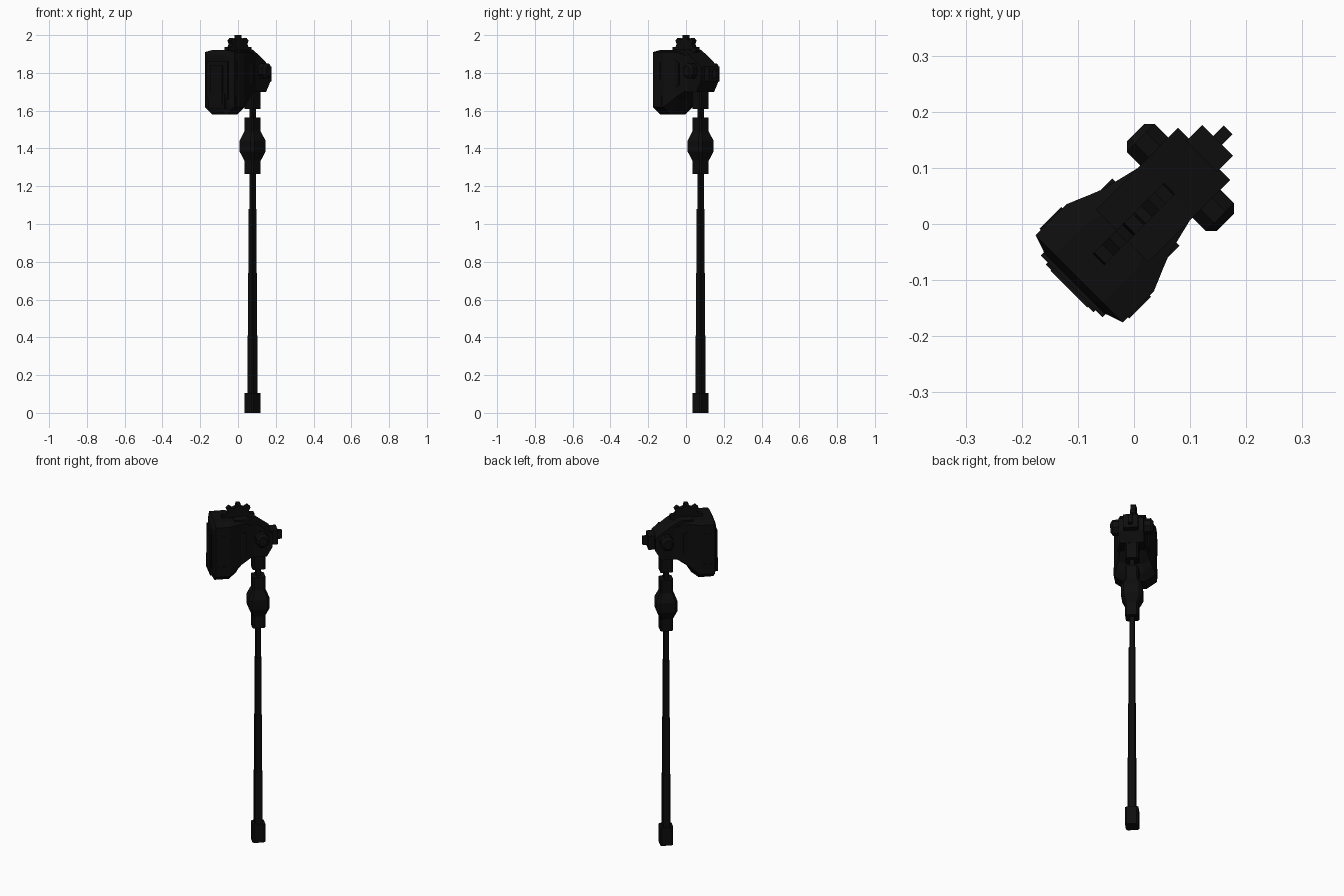
import bpy, bmesh, math

if "Cube" in bpy.data.objects:
    bpy.data.objects.remove(bpy.data.objects["Cube"])

# The whole model lies in a diagonal plane: u runs along the head, v across it
S = math.sqrt(0.5)
def world(u, v, z):
    return ((u - v) * S, (u + v) * S, z)

black = bpy.data.materials.new("matte_black")
black.diffuse_color = (0.0042, 0.0042, 0.0042, 1)
black.use_nodes = True
black.node_tree.nodes["Principled BSDF"].inputs["Base Color"].default_value = black.diffuse_color
POLE = 0.109

def loft(name, rings):
    """Skin a list of equal-length (u, v, z) rings and cap both ends."""
    bm = bmesh.new()
    rows = [[bm.verts.new(world(*p)) for p in r] for r in rings]
    n = len(rows[0])
    for a, b in zip(rows, rows[1:]):
        for i in range(n):
            j = (i + 1) % n
            bm.faces.new((a[i], a[j], b[j], b[i]))
    bm.faces.new(rows[0])
    bm.faces.new(rows[-1])
    bmesh.ops.recalc_face_normals(bm, faces=bm.faces)
    me = bpy.data.meshes.new(name)
    bm.to_mesh(me)
    bm.free()
    me.materials.append(black)
    ob = bpy.data.objects.new(name, me)
    bpy.context.collection.objects.link(ob)
    return ob

def side_prism(name, profile, v0, v1):
    return loft(name, [[(u, v, z) for u, z in profile] for v in (v0, v1)])

def box(name, u0, u1, v0, v1, z0, z1):
    return side_prism(name, [(u0, z0), (u1, z0), (u1, z1), (u0, z1)], v0, v1)

def shaft(name, levels):
    """Chamfered square column at the pole; levels are (z, half width)."""
    rings = []
    for z, h in levels:
        k = 0.75 * h
        rings.append([(POLE + a, b, z) for a, b in
                      ((h, -k), (h, k), (k, h), (-k, h), (-h, k), (-h, -k), (-k, -h), (k, -h))])
    return loft(name, rings)

# Telescoping pole with foot, grip, neck and collar
shaft("foot", [(0, 0.035), (0.105, 0.035)])
for i, (z0, z1, h) in enumerate([(0.1, 0.41, 0.022), (0.41, 0.74, 0.020),
                                 (0.74, 1.08, 0.0175), (1.08, 1.27, 0.014)]):
    shaft(f"pole_section_{i + 1}", [(z0, h), (z1, h)])
shaft("grip", [(1.265, 0.035), (1.335, 0.035), (1.385, 0.056), (1.44, 0.056),
               (1.49, 0.035), (1.565, 0.035)])
shaft("neck", [(1.55, 0.014), (1.63, 0.014)])
shaft("collar", [(1.61, 0.035), (1.72, 0.035)])

# Head: central body above the collar
side_prism("head_body", [(-0.03, 1.65), (0.05, 1.70), (0.145, 1.70), (0.177, 1.755),
                         (0.177, 1.83), (0.09, 1.895), (0.04, 1.925), (-0.03, 1.925)],
           -0.066, 0.066)

# Head: heavy striking block with chamfered underside, tapering to the body
rings = []
for u, h, zb, zc, zt in [(-0.150, 0.075, 1.60, 1.64, 1.885), (-0.138, 0.11, 1.58, 1.62, 1.91),
                         (-0.06, 0.11, 1.58, 1.62, 1.91), (-0.02, 0.093, 1.61, 1.65, 1.91),
                         (0.005, 0.083, 1.65, 1.67, 1.91), (0.074, 0.066, 1.70, 1.71, 1.89)]:
    half = [(h * 0.5, zb), (h, zc), (h, zt), (h * 0.55, zt + 0.01)]
    rings.append([(u, v, z) for v, z in half] + [(u, -v, z) for v, z in reversed(half)])
loft("striking_block", rings)

# Stepped plates on the striking face
box("face_plate_wide", -0.157, -0.14, -0.078, 0.078, 1.66, 1.86)
box("face_plate_narrow", -0.164, -0.15, -0.046, 0.046, 1.63, 1.84)
box("face_lower_lip", -0.162, -0.13, -0.06, 0.06, 1.61, 1.69)
box("top_button", -0.085, -0.055, -0.012, 0.012, 1.91, 1.925)

# Stepped rear spike
box("spike_base", 0.16, 0.211, -0.039, 0.039, 1.755, 1.835)
box("spike_tip", 0.2, 0.237, -0.011, 0.011, 1.773, 1.82)

# Cog set into the top of the head
cog = []
for i in range(9):
    for off, r in ((-13, 0.07), (-7, 0.09), (7, 0.09), (13, 0.07)):
        a = math.radians(90 + i * 40 + off)
        cog.append((r * math.cos(a), 1.91 + r * math.sin(a)))
side_prism("cog", cog, -0.014, 0.014)

# Side details, mirrored across the head
def eight(u, v, z, r):
    return [(u + r * math.cos(math.radians(22.5 + 45 * i)), v,
             z + r * math.sin(math.radians(22.5 + 45 * i)) * 1.15) for i in range(8)]
for s, side in ((1, "left"), (-1, "right")):
    loft(f"pivot_boss_{side}", [eight(0.117, s * v, 1.81, r) for v, r in
                                ((0.05, 0.038), (0.1, 0.038), (0.113, 0.024))])
    box(f"block_side_plate_{side}", -0.118, -0.08, s * 0.105, s * 0.113, 1.765, 1.86)
    box(f"block_lower_plate_{side}", -0.125, -0.07, s * 0.105, s * 0.113, 1.63, 1.68)
    side_prism(f"body_rib_{side}", [(0.0, 1.72), (0.03, 1.74), (0.03, 1.85), (0.0, 1.87)],
               s * 0.06, s * 0.085)
